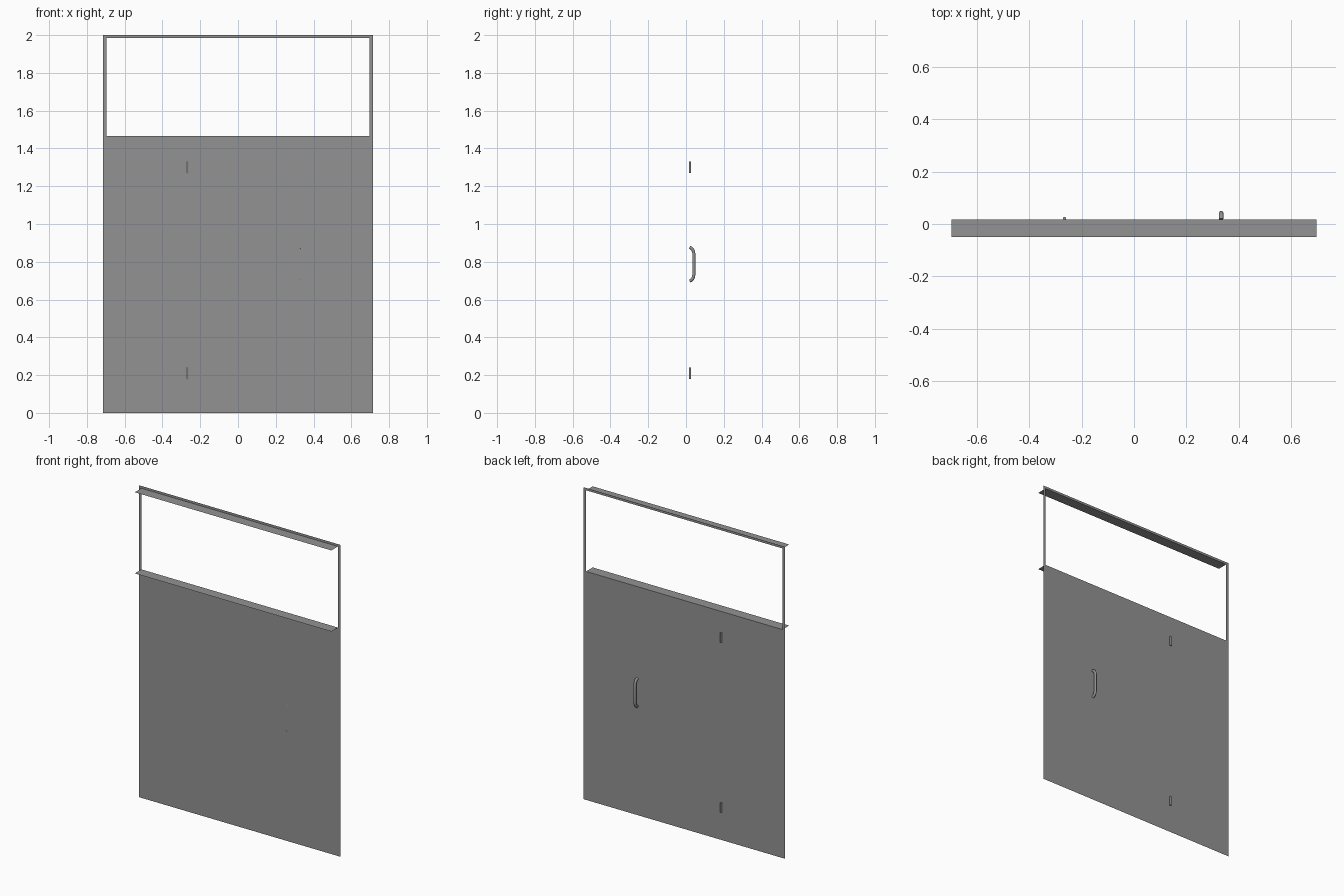
import bpy
import bmesh
from mathutils import Vector

if "Cube" in bpy.data.objects:
    bpy.data.objects.remove(bpy.data.objects["Cube"], do_unlink=True)

HALF_W, HEIGHT = 0.714, 2.0
OPEN_W, OPEN_LOW, OPEN_HIGH = 0.697, 1.465, 1.985
SHEET_Y, LIP_Y = 0.017, -0.05

grey = bpy.data.materials.new("painted metal grey")
grey.use_nodes = True
grey.diffuse_color = (0.29, 0.29, 0.29, 1)
grey.node_tree.nodes["Principled BSDF"].inputs["Base Color"].default_value = grey.diffuse_color


def add_object(name, bm):
    mesh = bpy.data.meshes.new(name)
    bm.to_mesh(mesh)
    bm.free()
    mesh.materials.append(grey)
    obj = bpy.data.objects.new(name, mesh)
    bpy.context.collection.objects.link(obj)
    return obj


def smooth(obj):
    bpy.ops.object.select_all(action="DESELECT")
    obj.select_set(True)
    bpy.context.view_layer.objects.active = obj
    bpy.ops.object.shade_smooth_by_angle(angle=0.7)


def quad(bm, corners):
    bm.faces.new([bm.verts.new(c) for c in corners])


# Thin door sheet with a window opening
bm = bmesh.new()
xs = (-HALF_W, -OPEN_W, OPEN_W, HALF_W)
zs = (0, OPEN_LOW, OPEN_HIGH, HEIGHT)
for i in range(3):
    for j in range(3):
        if (i, j) != (1, 1):
            x0, x1, z0, z1 = xs[i], xs[i + 1], zs[j], zs[j + 1]
            quad(bm, [(x0, SHEET_Y, z0), (x1, SHEET_Y, z0),
                      (x1, SHEET_Y, z1), (x0, SHEET_Y, z1)])
bmesh.ops.remove_doubles(bm, verts=bm.verts, dist=0.0001)
bmesh.ops.dissolve_limit(bm, angle_limit=0.01, verts=bm.verts, edges=bm.edges)
add_object("door_sheet", bm)

# Flat lips folded forward at the sill and head of the opening
for name, z in (("window_sill_lip", OPEN_LOW), ("window_head_lip", OPEN_HIGH)):
    bm = bmesh.new()
    quad(bm, [(-OPEN_W, LIP_Y, z), (OPEN_W, LIP_Y, z),
              (OPEN_W, SHEET_Y, z), (-OPEN_W, SHEET_Y, z)])
    add_object(name, bm)

# Hinge pins on the back
for name, z in (("lower_hinge", 0.21), ("upper_hinge", 1.30)):
    bm = bmesh.new()
    bmesh.ops.create_cone(bm, cap_ends=True, segments=16,
                          radius1=0.006, radius2=0.006, depth=0.06)
    bmesh.ops.translate(bm, verts=bm.verts, vec=Vector((-0.265, 0.0215, z)))
    smooth(add_object(name, bm))

# Bent pull handle on the back
curve = bpy.data.curves.new("pull_handle", "CURVE")
curve.dimensions = "3D"
curve.bevel_depth = 0.0085
curve.bevel_resolution = 3
curve.use_fill_caps = True
half = [(0.019, 0.089), (0.027, 0.086), (0.035, 0.077), (0.040, 0.067), (0.0415, 0.056)]
path = [(y, 0.787 + dz) for y, dz in half] + [(y, 0.787 - dz) for y, dz in reversed(half)]
spline = curve.splines.new("POLY")
spline.points.add(len(path) - 1)
for point, (y, z) in zip(spline.points, path):
    point.co = (0.333, y, z, 1)
curve.materials.append(grey)
handle = bpy.data.objects.new("pull_handle", curve)
bpy.context.collection.objects.link(handle)
bpy.ops.object.select_all(action="DESELECT")
handle.select_set(True)
bpy.context.view_layer.objects.active = handle
bpy.ops.object.convert(target="MESH")
smooth(bpy.context.view_layer.objects.active)
